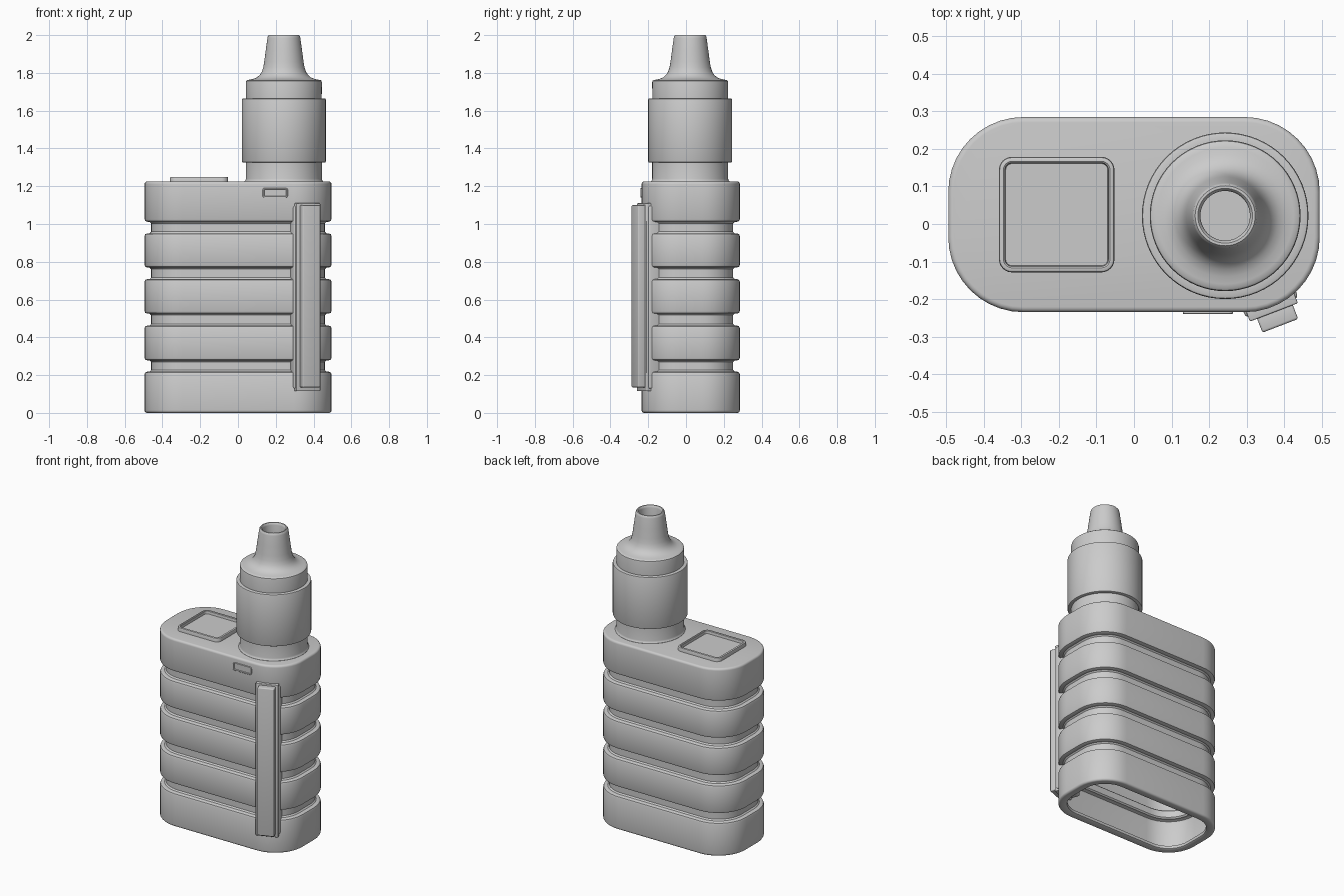
import bpy, bmesh, math
from mathutils import Matrix, Vector

if "Cube" in bpy.data.objects:
    bpy.data.objects.remove(bpy.data.objects["Cube"])

ROUND = [(0, 1), (0.076, 0.617), (0.293, 0.293), (0.617, 0.076), (1, 0)]


def finish(name, bm, angle=35):
    bmesh.ops.recalc_face_normals(bm, faces=bm.faces)
    me = bpy.data.meshes.new(name)
    bm.to_mesh(me)
    bm.free()
    ob = bpy.data.objects.new(name, me)
    bpy.context.collection.objects.link(ob)
    bpy.ops.object.select_all(action='DESELECT')
    ob.select_set(True)
    bpy.context.view_layer.objects.active = ob
    bpy.ops.object.shade_smooth_by_angle(angle=math.radians(angle))
    return ob


def rounded_rect(hx, hy, r, segs):
    pts = []
    for k, (sx, sy) in enumerate([(1, 1), (-1, 1), (-1, -1), (1, -1)]):
        for i in range(segs + 1):
            a = math.pi / 2 * (k + i / segs)
            pts.append((sx * (hx - r) + r * math.cos(a), sy * (hy - r) + r * math.sin(a)))
    return pts


def loft(name, rings, cap_first=False, cap_last=False, closed=False, matrix=None, angle=35):
    bm = bmesh.new()
    vs = [[bm.verts.new(p) for p in ring] for ring in rings]
    n = len(vs[0])
    pairs = list(zip(vs, vs[1:]))
    if closed:
        pairs.append((vs[-1], vs[0]))
    for a, b in pairs:
        for i in range(n):
            bm.faces.new((a[i], a[(i + 1) % n], b[(i + 1) % n], b[i]))
    if cap_first:
        bm.faces.new(vs[0])
    if cap_last:
        bm.faces.new(vs[-1])
    if matrix:
        bm.transform(matrix)
    return finish(name, bm, angle)


def plate_rings(hx, hy, r, profile, segs):
    # profile holds (inset, z) pairs
    return [[(x, y, z) for x, y in rounded_rect(hx - d, hy - d, max(r - d, 0.004), segs)]
            for d, z in profile]


def box(name, size, centre, turn, bevel):
    bm = bmesh.new()
    bmesh.ops.create_cube(bm, size=1)
    bmesh.ops.scale(bm, vec=size, verts=bm.verts)
    bmesh.ops.bevel(bm, geom=bm.edges[:], offset=bevel, segments=3, profile=0.5, affect='EDGES')
    bm.transform(Matrix.Translation(centre) @ Matrix.Rotation(turn, 4, 'Z'))
    return finish(name, bm)


def lathe(name, profile, centre, segs=64):
    rings = [[(r * math.cos(math.tau * i / segs), r * math.sin(math.tau * i / segs), z)
              for i in range(segs)] for r, z in profile]
    return loft(name, rings, True, True, matrix=Matrix.Translation(centre))


# Grooved body shell, open underneath with a turned-in lip
R, G = 0.014, 0.035
profile = [(0.055, 0.02), (0.052, 0.004), (0.046, 0.0)]
profile += [(R * (1 - u), R * (1 - v)) for u, v in reversed([(b, a) for a, b in ROUND])]
for low, high in [(0.218, 0.278), (0.462, 0.526), (0.708, 0.77), (0.95, 1.012)]:
    edge = [(0, low - R), (0.004, low - 0.004), (R, low), (G - 0.008, low + 0.001), (G, low + 0.009)]
    profile += edge + [(d, low + high - z) for d, z in reversed(edge)]
profile += [(R * a, 1.225 - R * b) for a, b in ROUND]
fixed = profile[:3] + [(R * a, R * b) for a, b in reversed(ROUND)] + profile[8:]
loft("body_shell", plate_rings(0.495, 0.26, 0.2, fixed, 10), cap_last=True,
     matrix=Matrix.Translation((0, 0.025, 0)))

# Raised square frame with sunken screen on the top
loft("top_screen", plate_rings(0.154, 0.154, 0.035,
     [(0, 1.215), (0, 1.243), (0.002, 1.248), (0.006, 1.25), (0.012, 1.25), (0.016, 1.247), (0.018, 1.23)], 6),
     cap_last=True, matrix=Matrix.Translation((-0.206, 0.025, 0)))

# Charging port frame and socket face on the front
port = Matrix.Translation((0.197, -0.235, 1.165)) @ Matrix.Rotation(math.pi / 2, 4, 'X')
loft("charging_port", plate_rings(0.067, 0.026, 0.012,
     [(0, -0.01), (0, 0.003), (0.002, 0.005), (0.007, 0.005), (0.009, 0.001)], 5),
     cap_last=True, matrix=port)

# Side bar on the front right corner: housing, plate and button
turn = math.radians(21)
inward = Vector((-math.sin(turn), math.cos(turn), 0))
mid = Vector((0.37, -0.228, 0.6125))
box("bar_housing", (0.15, 0.08, 0.97), mid + inward * 0.045, turn, 0.01)
box("bar_plate", (0.137, 0.04, 0.995), mid + inward * 0.012, turn, 0.004)
box("fire_bar", (0.102, 0.05, 0.965), Vector((0.381, -0.248, 0.6175)), turn, 0.006)

# Tank: base ring, wide barrel, stepped cap
axis = (0.243, 0.022, 0)
lathe("tank_base", [(0.208, 1.215), (0.208, 1.226), (0.203, 1.232), (0.201, 1.24), (0.201, 1.345)], axis)
lathe("tank_barrel", [(0.2, 1.325), (0.216, 1.325), (0.22, 1.327), (0.222, 1.332),
                      (0.222, 1.658), (0.22, 1.663), (0.215, 1.665), (0.2, 1.665)], axis)

# Cap flowing into the hollow mouthpiece
lathe("mouthpiece", [(0.2, 1.65), (0.201, 1.75), (0.199, 1.758), (0.194, 1.762), (0.182, 1.764),
                     (0.162, 1.768), (0.143, 1.776), (0.128, 1.789), (0.117, 1.806), (0.109, 1.83),
                     (0.104, 1.86), (0.096, 1.92), (0.087, 1.985), (0.085, 1.994), (0.08, 2.0),
                     (0.073, 2.0), (0.069, 1.996), (0.066, 1.985), (0.066, 1.85)], axis)
